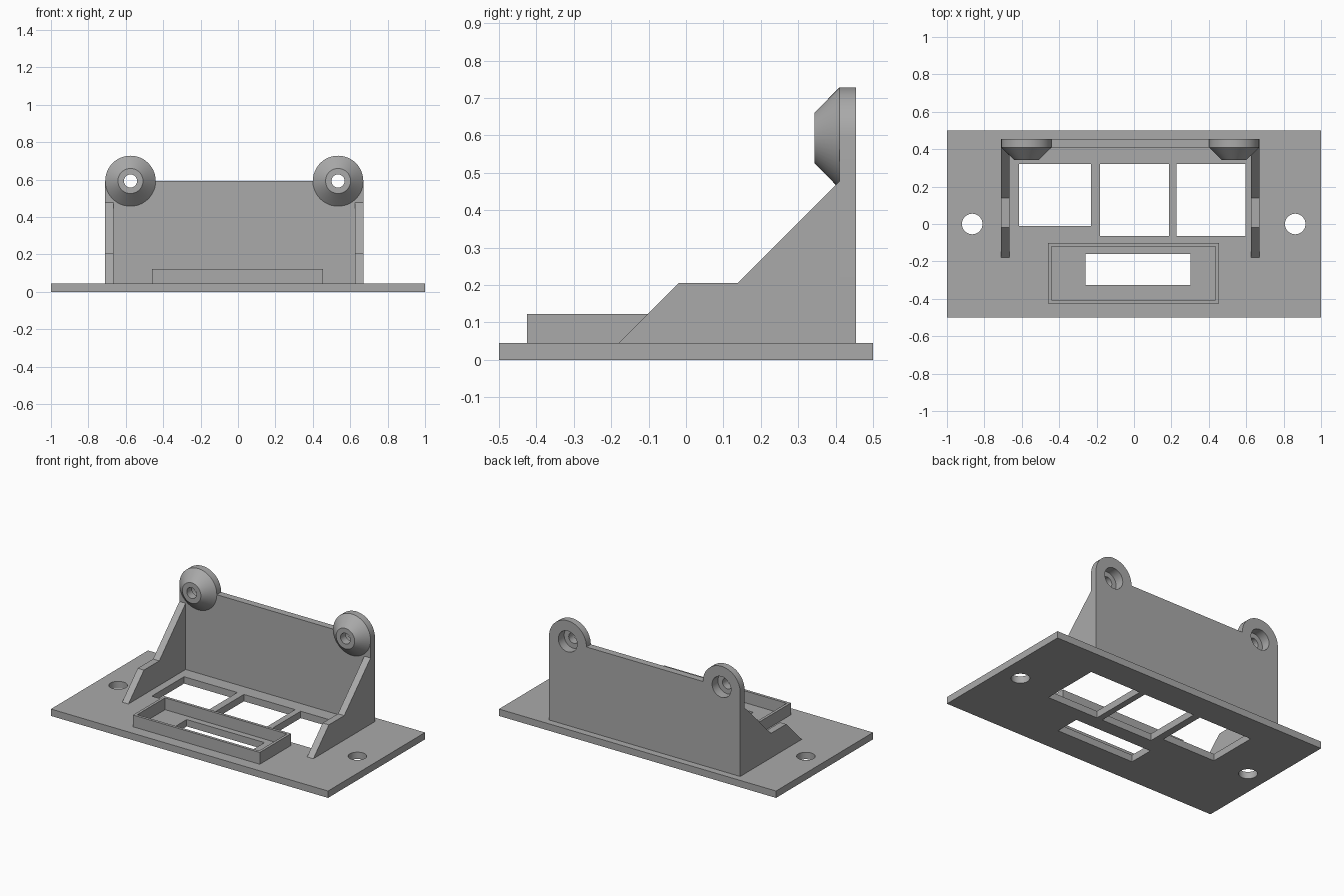
import bpy
import math
from mathutils import Vector

if "Cube" in bpy.data.objects:
    bpy.data.objects.remove(bpy.data.objects["Cube"], do_unlink=True)

grey = bpy.data.materials.new("plain grey")
grey.use_nodes = True
GREY = (0.4, 0.4, 0.4, 1)
grey.diffuse_color = GREY
grey.node_tree.nodes["Principled BSDF"].inputs["Base Color"].default_value = GREY


def prism(name, outline, start, depth):
    """Extrude a closed outline of 3D points from start along depth."""
    n = len(outline)
    near = [Vector(p) + Vector(start) for p in outline]
    verts = near + [p + Vector(depth) for p in near]
    faces = [list(range(n)), list(range(n, 2 * n))]
    faces += [[i, (i + 1) % n, n + (i + 1) % n, n + i] for i in range(n)]
    return solid(name, verts, faces)


def solid(name, verts, faces):
    mesh = bpy.data.meshes.new(name)
    mesh.from_pydata(verts, [], faces)
    obj = bpy.data.objects.new(name, mesh)
    bpy.context.collection.objects.link(obj)
    mesh.materials.append(grey)
    # Make the normals point outward
    activate(obj)
    bpy.ops.object.mode_set(mode="EDIT")
    bpy.ops.mesh.select_all(action="SELECT")
    bpy.ops.mesh.normals_make_consistent(inside=False)
    bpy.ops.object.mode_set(mode="OBJECT")
    return obj


def activate(obj):
    bpy.ops.object.select_all(action="DESELECT")
    obj.select_set(True)
    bpy.context.view_layer.objects.active = obj


def box(name, x0, x1, y0, y1, z0, z1):
    outline = [(x0, y0, 0), (x1, y0, 0), (x1, y1, 0), (x0, y1, 0)]
    return prism(name, outline, (0, 0, z0), (0, 0, z1 - z0))


def cone(name, centre, r0, r1, length, along_y=True):
    """Frustum centred on a point; r0 is the front (or bottom) radius."""
    turn = (-math.pi / 2, 0, 0) if along_y else (0, 0, 0)
    bpy.ops.mesh.primitive_cone_add(vertices=48, radius1=r0, radius2=r1,
                                    depth=length, location=centre, rotation=turn)
    obj = bpy.context.object
    obj.name = name
    obj.data.materials.append(grey)
    return obj


def cut(target, cutters):
    for cutter in cutters:
        mod = target.modifiers.new("cut", "BOOLEAN")
        mod.operation = "DIFFERENCE"
        mod.solver = "EXACT"
        mod.object = cutter
        activate(target)
        bpy.ops.object.modifier_apply(modifier=mod.name)
        bpy.data.objects.remove(cutter, do_unlink=True)


def smooth(obj):
    activate(obj)
    bpy.ops.object.shade_smooth_by_angle(angle=math.radians(30))


TOP = 0.045
LEFT, RIGHT = 0.67, -0.71
FRONT, BACK = 0.41, 0.455
EAR_R, EAR_Z = 0.135, 0.593
EARS = {"right": RIGHT + EAR_R, "left": LEFT - EAR_R}

# Base plate with its windows, display slot and mounting holes
plate = box("base_plate", -1, 1, -0.5, 0.5, 0, TOP)
windows = [(-0.615, -0.23, -0.01, 0.322), (-0.183, 0.187, -0.065, 0.322),
           (0.227, 0.595, -0.065, 0.322), (-0.258, 0.303, -0.325, -0.16)]
cutters = [box("window_cutter", *w, -0.1, 0.2) for w in windows]
cutters += [cone("mount_cutter", (x, 0, 0), 0.055, 0.055, 0.4, False)
            for x in (-0.865, 0.862)]
cut(plate, cutters)
smooth(plate)

# Raised rim around the slot
rim = box("slot_rim", -0.46, 0.455, -0.425, -0.102, TOP, 0.122)
cut(rim, [box("rim_cutter", -0.442, 0.437, -0.407, -0.12, 0, 0.3)])

# Back wall whose top corners end in round ears
outline = [(RIGHT, 0, TOP), (LEFT, 0, TOP)]
for side in ("left", "right"):
    for i in range(25):
        a = math.pi * i / 24
        outline.append((EARS[side] + EAR_R * math.cos(a), 0,
                        EAR_Z + EAR_R * math.sin(a)))
wall = prism("back_wall", outline, (0, FRONT, 0), (0, BACK - FRONT, 0))


def screw_cutters(x):
    """Through hole and the wider recess behind it."""
    return [cone("hole_cutter", (x, 0.4, EAR_Z), 0.035, 0.035, 0.4),
            cone("recess_cutter", (x, 0.495, EAR_Z), 0.068, 0.068, 0.2)]


# Conical bosses on the ears
for side, x in EARS.items():
    boss = cone(side + "_boss", (x, (0.343 + FRONT) / 2, EAR_Z),
                0.067, EAR_R, FRONT - 0.343)
    cut(boss, screw_cutters(x))
    cut(wall, screw_cutters(x))
    smooth(boss)
smooth(wall)

# Stepped side brackets
step = [(-0.18, TOP), (-0.02, 0.205), (0.138, 0.205), (FRONT, 0.477), (FRONT, TOP)]
for side, x in (("right", RIGHT), ("left", LEFT - 0.045)):
    prism(side + "_bracket", [(0, y, z) for y, z in step], (x, 0, 0), (0.045, 0, 0))
